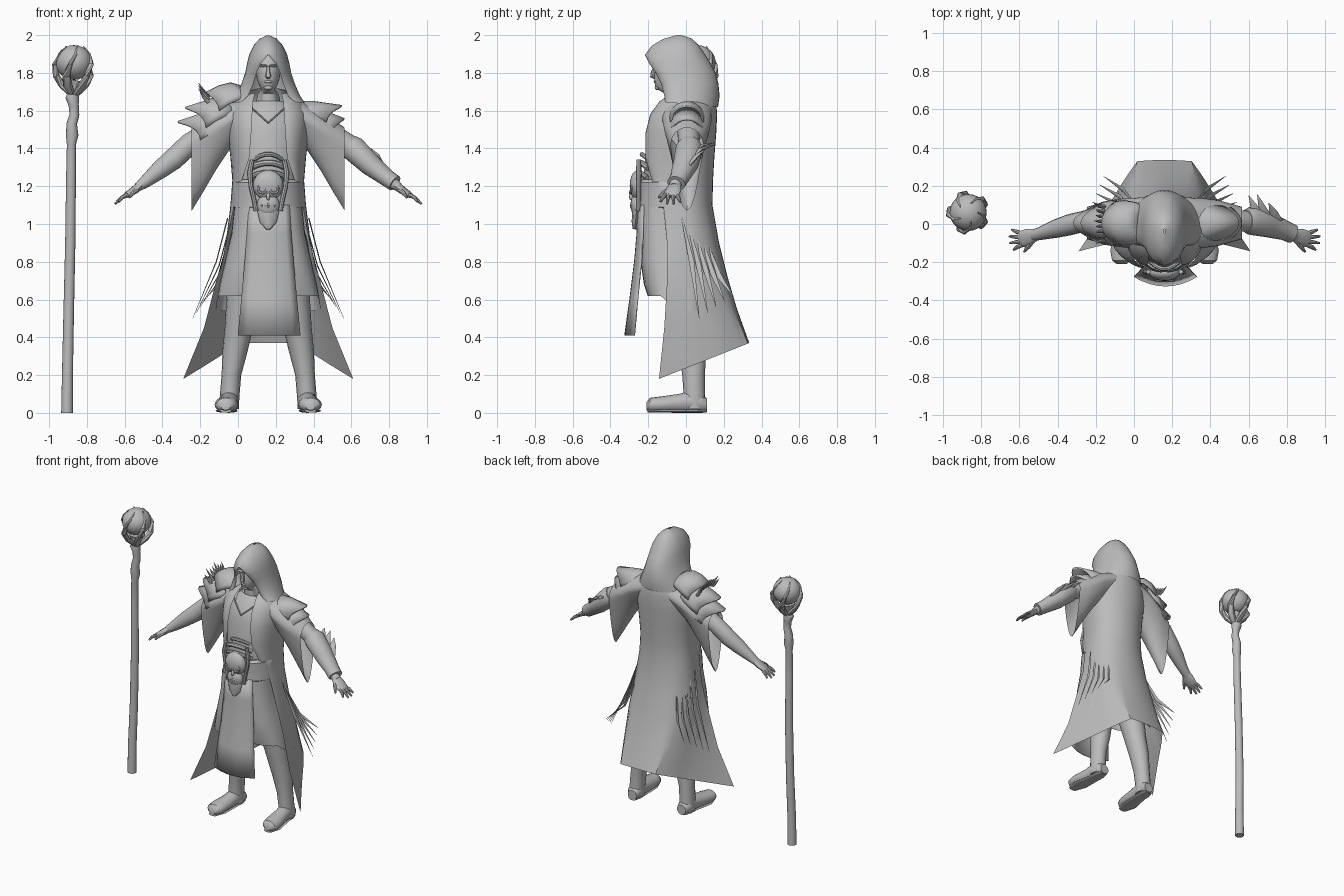
import bpy, bmesh, math
from mathutils import Vector, Matrix

CX = 0.16  # centre line of the figure
grey = bpy.data.materials.new("cloth_grey")
grey.diffuse_color = (0.5, 0.5, 0.5, 1)


def finish(name, bm, thick=0):
    bmesh.ops.remove_doubles(bm, verts=bm.verts[:], dist=1e-4)
    bmesh.ops.recalc_face_normals(bm, faces=bm.faces[:])
    me = bpy.data.meshes.new(name)
    bm.to_mesh(me)
    bm.free()
    me.materials.append(grey)
    ob = bpy.data.objects.new(name, me)
    bpy.context.collection.objects.link(ob)
    if thick:
        ob.modifiers.new("thickness", 'SOLIDIFY').thickness = thick
    return ob


def grid(name, rows, closed=False, cap=False, thick=0):
    """Skin between rows of points."""
    bm = bmesh.new()
    vs = [[bm.verts.new(p) for p in r] for r in rows]
    n = len(rows[0])
    for a, b in zip(vs, vs[1:]):
        for i in range(n if closed else n - 1):
            j = (i + 1) % n
            bm.faces.new((a[i], a[j], b[j], b[i]))
    if cap:
        bm.faces.new(vs[0])
        bm.faces.new(vs[-1])
    return finish(name, bm, thick)


def tube(name, pts, up=(0, 0, 1), axis=None, n=14, cap=True, e=1):
    """Elliptical rings (x, y, z, radius_side, radius_up) along a path; e < 1 squares them."""
    P = [Vector(p[:3]) for p in pts]
    rows = []
    bend = lambda v: math.copysign(abs(v) ** e, v)
    for i, p in enumerate(pts):
        t = Vector(axis) if axis else P[min(i + 1, len(P) - 1)] - P[max(i - 1, 0)]
        side = t.cross(Vector(up)).normalized()
        top = side.cross(t).normalized()
        rows.append([P[i] + side * p[3] * bend(math.cos(k * math.tau / n))
                     + top * p[-1] * bend(math.sin(k * math.tau / n)) for k in range(n)])
    return grid(name, rows, True, cap)


def column(name, rings, x=CX, n=28, cap=True, e=1):
    """Upright loft of rings (z, y, radius_x, radius_y)."""
    return tube(name, [(x, y, z, rx, ry) for z, y, rx, ry in rings], (0, 1, 0), (0, 0, 1), n, cap, e)


def ball(name, loc, scale, seg=20):
    bm = bmesh.new()
    bmesh.ops.create_uvsphere(bm, u_segments=seg, v_segments=seg // 2, radius=1,
                              matrix=Matrix.Translation(loc) @ Matrix.Diagonal((*scale, 1)))
    return finish(name, bm)


def drape(name, rows, ym=-0.01, n=9):
    """Front-open cloth: z_back, z_front, half_width, y_back, edge_x, edge_y, straightness."""
    out = []
    for zb, zf, w, yb, xe, ye, q in rows:
        half = []
        for k in range(2 * n + 1):
            if k <= n:
                a = k / n * math.pi / 2
                x, y = w * math.sin(a), ym + (yb - ym) * math.cos(a)
            else:
                b = (k - n) / n * math.pi / 2
                x, y = xe + (w - xe) * math.cos(b), ym + (ye - ym) * math.sin(b)
            # straight-sided section: flat back, then a line to the front edge
            f = max(0, (k - 4) / (2 * n - 4))
            sx, sy = (.13 * k / 4, yb) if k < 4 else (.13 + (xe - .13) * f, yb + (ye - yb) * f)
            half.append((x + (sx - x) * q, y + (sy - y) * q))
        pts = [(-x, y) for x, y in half[:0:-1]] + half
        out.append([(CX + x, y, zf + (zb - zf) * (y - ye) / (yb - ye)) for x, y in pts])
    return grid(name, out)


def shoulder_plate(name, s, rows, point):
    """Arched plate over the arm, rows of offset, z_top, radius_y, drop; last row is pointed."""
    out = []
    for i, (dx, zt, ry, drop) in enumerate(rows):
        tip = point if i == len(rows) - 1 else 0
        arc = [math.radians(-90 + 180 * k / 12) for k in range(13)]
        out.append([(CX + s * (dx + tip * math.cos(a) ** 4 - .05 * abs(math.sin(a)) ** 3),
                     .005 + ry * math.sin(a), zt - drop * (1 - math.cos(a))) for a in arc])
    grid(name, out, thick=0.012)


# Hood and long open coat
drape("hood", [(1.62, 1.645, .195, .17, .14, -.11, 0), (1.68, 1.68, .168, .178, .105, -.115, 0),
               (1.74, 1.74, .142, .172, .08, -.13, 0), (1.80, 1.80, .122, .158, .062, -.16, 0),
               (1.85, 1.85, .112, .13, .04, -.195, 0), (1.90, 1.895, .1, .1, 0, -.217, 0),
               (1.95, 1.945, .075, .065, 0, -.18, 0), (1.982, 1.98, .045, .03, 0, -.12, 0),
               (2.0, 2.0, .003, -.025, 0, -.05, 0)], -.03)
drape("coat", [(1.72, 1.69, .1, .13, .07, -.08, 0), (1.66, 1.65, .175, .158, .08, -.14, 0),
               (1.58, 1.58, .215, .165, .085, -.19, 0), (1.48, 1.48, .215, .16, .09, -.215, 0),
               (1.35, 1.35, .2, .15, .1, -.215, 0), (1.23, 1.23, .19, .143, .14, -.18, 0),
               (1.1, 1.1, .2, .14, .18, -.12, 0), (.9, .9, .235, .175, .22, -.1, .15),
               (.72, .7, .285, .22, .275, -.1, .35), (.55, .45, .345, .27, .34, -.115, .65),
               (.37, .18, .45, .335, .45, -.143, .92)])

# Head, neck and face
column("head", [(1.58, -.03, .08, .08), (1.69, -.05, .055, .06), (1.712, -.09, .034, .06),
                (1.73, -.09, .047, .074), (1.77, -.085, .06, .083), (1.82, -.08, .066, .085),
                (1.87, -.07, .066, .085), (1.92, -.06, .045, .06)])
tube("nose", [(CX, -.163, 1.835, .008, .008), (CX, -.175, 1.80, .011, .012),
              (CX, -.178, 1.782, .016, .013), (CX, -.163, 1.772, .01, .006)], (0, 1, 0), n=8)
ball("lips", (CX, -.164, 1.753), (.022, .007, .007), 12)
ball("chin", (CX, -.15, 1.722), (.024, .016, .014), 12)
for s in (-1, 1):
    ball("brow", (CX + s * .028, -.154, 1.838), (.028, .014, .007), 12)

# Vest, neckline, belt, skirt and hanging front panel
column("vest", [(1.65, -.03, .09, .08), (1.59, -.045, .15, .125), (1.5, -.045, .185, .155),
                (1.35, -.05, .175, .165), (1.2, -.06, .165, .17), (1.05, -.06, .165, .16)])
tube("neckline", [(CX + u * .1, -.197 + abs(u) * .055, 1.535 + abs(u) * .09, .005, .004)
                  for u in (-1, -.5, -.15, 0, .15, .5, 1)], n=8)
column("belt", [(1.08, -.075, .18, .165), (1.09, -.08, .19, .178), (1.15, -.08, .187, .174),
                (1.22, -.08, .186, .178), (1.235, -.075, .175, .165)])
skirt = column("skirt", [(1.09, -.07, .18, .168), (.95, -.055, .195, .185), (.8, -.05, .23, .19),
                         (.68, -.045, .258, .178), (.6, -.038, .278, .165)], cap=False, e=.65)
for v in skirt.data.vertices:
    if v.co.z < .62:  # hem rises at the front and dips behind
        v.co.z += .02 if v.co.y < -.12 else -.06 * min(1, (v.co.y + .12) / .1)
grid("front_panel", [[(CX + .005 + u / 4 * w, y + k * (u / 4) ** 2, z) for u in range(-4, 5)]
                     for z, y, w, k in ((1.1, -.255, .108, .03), (.95, -.262, .118, .03), (.8, -.275, .13, .035),
                                        (.6, -.3, .148, .04), (.41, -.327, .166, .05))], thick=0.008)

# Skull buckle with its frame
ball("buckle_skull", (CX, -.255, 1.205), (.08, .043, .08))
ball("buckle_jaw", (CX, -.26, 1.1), (.06, .034, .06))
tube("buckle_chin", [(CX, -.262, 1.07, .058, .022), (CX, -.268, 1.01, .045, .02),
                     (CX, -.27, .972, .012, .012)], (0, 1, 0), n=8)
ball("skull_nose", (CX, -.29, 1.145), (.011, .012, .02), 10)
for k in range(-2, 3):
    ball("tooth", (CX + k * .016, -.29 + abs(k) * .004, 1.098), (.007, .008, .016), 8)
for z, w, y, r in ((1.37, .075, -.235, .012), (1.325, .095, -.238, .016), (1.275, .1, -.245, .013)):
    tube("buckle_bar", [(CX + u * w, y + .04 * u * u, z - .03 * u * u, r, r)
                        for u in (-1, -.6, -.2, .2, .6, 1)], n=8)
for s in (-1, 1):
    ring = [(CX + s * .031 + .022 * math.cos(a), -.29 + .006 * math.sin(a), 1.185 + .022 * math.sin(a), .007, .007)
            for a in [k * math.tau / 12 for k in range(13)]]
    tube("eye_socket", ring, (0, 1, 0), n=6)
    tube("buckle_side", [(CX + s * a, -.25, z, r, r) for a, z, r in
                         ((.085, 1.34, .012), (.098, 1.27, .015), (.092, 1.2, .012), (.075, 1.13, .012),
                          (.065, 1.07, .012))], (0, 1, 0), n=8)

for s in (-1, 1):
    X = lambda d: CX + s * d
    # Legs and boots
    tube("leg", [(X(.1), -.01, .85, .1, .11), (X(.13), 0, .62, .09, .095), (X(.155), .02, .45, .075, .08),
                 (X(.175), .035, .33, .067, .072), (X(.195), .04, .2, .052, .06), (X(.205), .045, .08, .052, .056),
                 (X(.205), .045, .02, .05, .06)], (0, 1, 0), (0, 0, 1), 16)
    tube("boot", [(X(.2), .112, .04, .035, .035), (X(.205), .08, .05, .05, .05), (X(.207), .02, .058, .05, .058),
                  (X(.211), -.04, .05, .052, .05), (X(.222), -.14, .044, .062, .042),
                  (X(.225), -.19, .042, .05, .038), (X(.225), -.21, .035, .025, .02)], n=16, axis=(0, -1, 0))
    tube("boot_sole", [(X(.203), .108, .011, .03, .01), (X(.206), .06, .011, .045, .01), (X(.208), 0, .011, .045, .01),
                       (X(.222), -.13, .011, .058, .01), (X(.225), -.205, .011, .03, .01)], axis=(0, -1, 0))
    # Hanging pointed sleeves
    rows = []
    for dx, zt, zb, ry in ((.08, 1.69, 1.48, .135), (.2, 1.64, 1.4, .13), (.28, 1.59, 1.28, .12),
                           (.35, 1.55, 1.16, .1), (.405, 1.51, 1.07, .085)):
        zc = zt - .09
        rows.append([(X(dx), .005 + ry * math.cos(a), zc + (.09 * math.sin(a) if math.sin(a) > 0
                     else (zb - zc) * abs(math.sin(a)) ** 1.8)) for a in [k * math.tau / 24 for k in range(24)]])
    grid("sleeve", rows, True)
    # Arms, hands and fingers
    tube("arm", [(X(.2), .01, 1.55, .07, .07), (X(.33), .015, 1.475, .06, .06), (X(.42), .015, 1.42, .055, .058),
                 (X(.5), -.005, 1.345, .055, .058), (X(.57), -.025, 1.29, .048, .05),
                 (X(.65), -.05, 1.225, .034, .034), (X(.69), -.06, 1.195, .03, .024)], n=16)
    tube("hand", [(X(.67), -.055, 1.21, .028, .024), (X(.71), -.068, 1.178, .045, .02),
                  (X(.745), -.08, 1.155, .044, .016), (X(.76), -.084, 1.145, .035, .01)], n=12)
    for (ya, xb, yb, zb) in ((-.05, .8, -.03, 1.115), (-.07, .812, -.065, 1.106),
                             (-.09, .81, -.1, 1.108), (-.11, .79, -.135, 1.118)):
        tube("finger", [(X(.745), ya, 1.156, .011, .011), (X(.775), (ya + yb) / 2, 1.14, .011, .011),
                        (X(xb), yb, zb, .006, .006)], n=8)
    tube("thumb", [(X(.69), -.085, 1.185, .015, .014), (X(.715), -.12, 1.165, .012, .012),
                   (X(.735), -.145, 1.14, .006, .006)], n=8)
    # Torn cloth strips trailing from the coat
    for i in range(5):
        tube("torn_strip", [(X(.215 - .014 * i), -.02 + .032 * i, 1.03 - .03 * i, .004, .004),
                            (X(.275 - .015 * i), .03 + .037 * i, .8 - .02 * i, .014, .003),
                            (X(.4 - .02 * i), .07 + .045 * i, .5 + .03 * i, .001, .001)], (1, 0, 0), n=6)

# Large layered shoulder armour with a row of spikes
for part, point, rows in (
        ("upper", .02, ((.13, 1.73, .07, .06), (.2, 1.75, .11, .09), (.26, 1.735, .12, .1), (.31, 1.7, .115, .1))),
        ("middle", .06, ((.24, 1.69, .11, .1), (.33, 1.655, .12, .11), (.38, 1.62, .11, .11))),
        ("lower", .07, ((.29, 1.63, .105, .1), (.36, 1.585, .11, .11), (.41, 1.545, .1, .1)))):
    shoulder_plate("spiked_shoulder_" + part, -1, rows, point)
for k in range(8):
    y = -.09 + k * .026
    z = 1.7 - 3.5 * (y * y)
    h = .05 + .03 * (k % 3 == 1)
    tube("shoulder_spike", [(CX - .315, y, z - .03, .011, .011), (CX - .34, y, z, .009, .009),
                            (CX - .345 - h * .3, y * 1.15, z + h * .6, .001, .001)], (0, 1, 0), n=8)

# Smaller plain shoulder armour
for part, point, rows in (
        ("upper", .03, ((.15, 1.65, .09, .09), (.25, 1.65, .1, .1), (.36, 1.63, .09, .09))),
        ("middle", .03, ((.25, 1.62, .105, .11), (.34, 1.585, .105, .11), (.375, 1.56, .1, .11)))):
    shoulder_plate("plain_shoulder_" + part, 1, rows, point)

# Bracer with swept fins
tube("bracer", [(CX + .425, .017, 1.42, .058, .058), (CX + .45, .018, 1.4, .074, .068),
                (CX + .54, -.002, 1.315, .068, .06), (CX + .63, -.034, 1.243, .052, .046),
                (CX + .67, -.052, 1.215, .05, .044)], n=16)
for d, y, z, tip in ((.48, .05, 1.4, (.44, .15, 1.43)), (.52, .045, 1.37, (.485, .155, 1.42)),
                     (.57, .03, 1.33, (.545, .11, 1.4))):
    tube("bracer_fin", [(CX + d + .03, y - .04, z - .04, .03, .014),
                        (CX + (d + tip[0]) / 2 + .012, y + .03, (z + tip[2]) / 2, .022, .008),
                        (CX + tip[0], tip[1], tip[2], .001, .001)], n=8)

# Gnarled staff, orb and gripping claws
SX, SY = -.868, .06
tube("staff", [(-.905, SY, 0, .031, .031), (-.903, SY, .2, .029, .029), (-.897, SY + .01, .5, .028, .028),
               (-.888, SY + .01, .9, .027, .027), (-.884, SY, 1.25, .026, .026), (-.882, SY, 1.42, .024, .024),
               (-.878, SY, 1.47, .033, .032), (-.88, SY, 1.53, .028, .03), (-.866, SY, 1.58, .026, .027),
               (-.87, SY, 1.63, .027, .025), (-.878, SY, 1.67, .036, .036), (-.872, SY, 1.7, .026, .026),
               (-.868, SY, 1.76, .05, .05)], (0, 1, 0))
ball("staff_orb", (SX, SY, 1.855), (.097, .097, .092), 24)
for k in range(5):
    claw = []
    for r, z, w, turn in ((.02, 1.69, .02, 0), (.065, 1.735, .026, .1), (.095, 1.785, .022, .2),
                          (.102, 1.845, .016, .45), (.08, 1.9, .011, .75), (.05, 1.942, .002, 1)):
        a = k * math.tau / 5 + .3 + turn
        claw.append((SX + r * math.cos(a), SY + r * math.sin(a), z, w, w * .7))
    tube("staff_claw", claw, (.01, .02, 1), n=8)

# Smooth shading with crisp edges
for ob in bpy.data.objects:
    ob.select_set(True)
bpy.context.view_layer.objects.active = bpy.data.objects["coat"]
bpy.ops.object.shade_smooth_by_angle(angle=math.radians(40))
